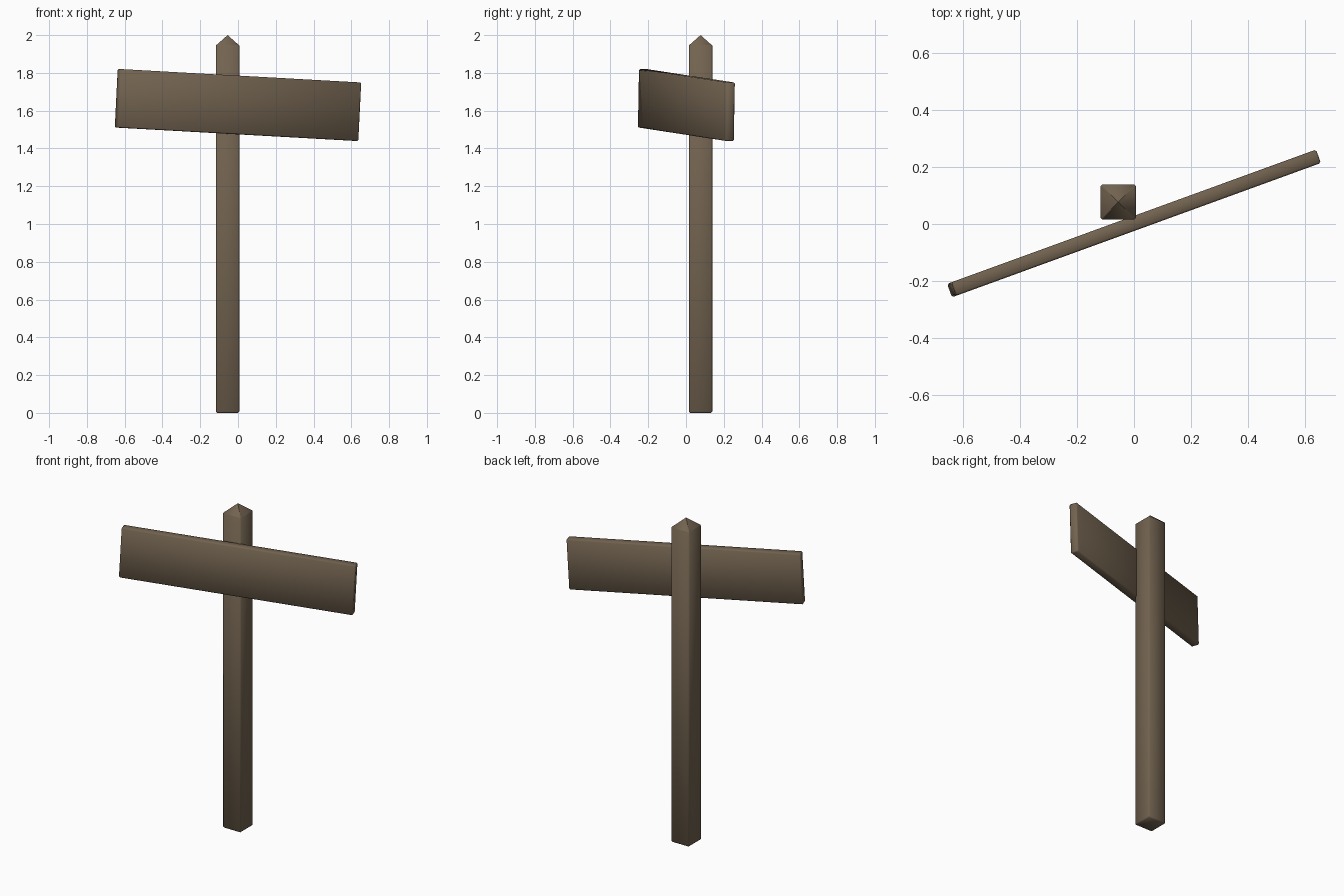
import bpy, bmesh
from math import radians

if "Cube" in bpy.data.objects:
    bpy.data.objects.remove(bpy.data.objects["Cube"])

wood = bpy.data.materials.new("weathered_wood")
wood.diffuse_color = (0.17, 0.125, 0.08, 1)
wood.use_nodes = True
wood.node_tree.nodes["Principled BSDF"].inputs["Base Color"].default_value = wood.diffuse_color


def box(name, size, loc, rot=(0, 0, 0), bevel=0.007, point=0.0):
    """Softly bevelled box; point raises its top face into a pyramid."""
    bm = bmesh.new()
    bmesh.ops.create_cube(bm, size=1)
    bmesh.ops.scale(bm, vec=size, verts=bm.verts)
    edges = list(bm.edges)
    if point:
        top = max(bm.faces, key=lambda f: f.calc_center_median().z)
        edges = [e for e in edges if e not in top.edges[:]]
        tip = bmesh.ops.poke(bm, faces=[top])["verts"][0]
        tip.co.z += point
    bmesh.ops.bevel(bm, geom=edges, offset=bevel, segments=1,
                    affect='EDGES', clamp_overlap=True)
    bmesh.ops.recalc_face_normals(bm, faces=bm.faces)
    me = bpy.data.meshes.new(name)
    bm.to_mesh(me)
    bm.free()
    me.materials.append(wood)
    ob = bpy.data.objects.new(name, me)
    ob.location = loc
    ob.rotation_euler = rot
    bpy.context.collection.objects.link(ob)
    bpy.context.view_layer.objects.active = ob
    ob.select_set(True)
    bpy.ops.object.shade_smooth_by_angle(angle=radians(50))
    ob.select_set(False)
    return ob


# Upright post with a pointed top
box("post", (0.124, 0.124, 1.945), (-0.055, 0.077, 0.9725), point=0.055)

# Sign board, turned and slightly tilted
box("sign_board", (1.36, 0.05, 0.31), (0, 0.002, 1.63),
    (0, radians(3), radians(20)), bevel=0.006)
